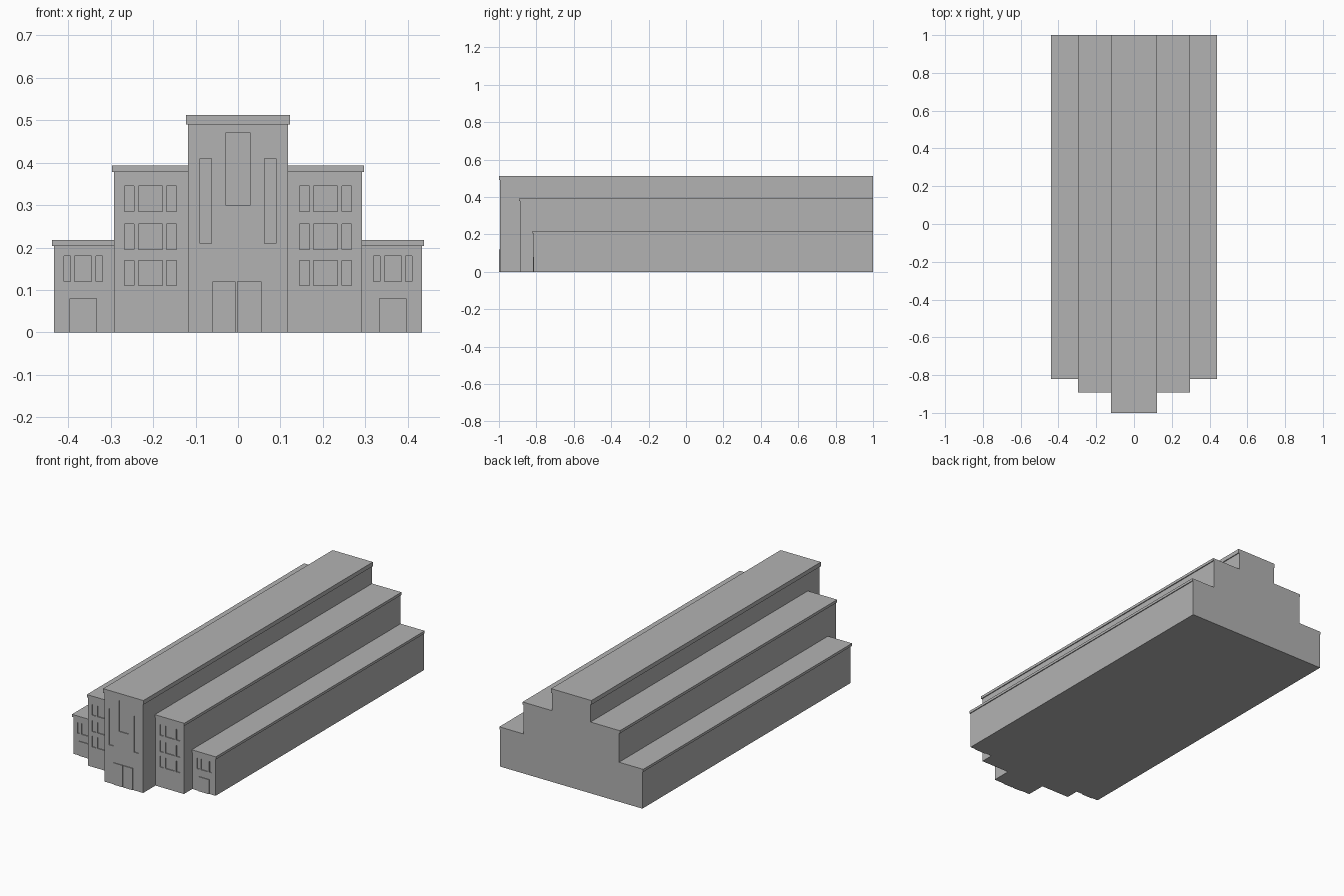
import bpy

default_cube = bpy.data.objects.get("Cube")
if default_cube:
    bpy.data.objects.remove(default_cube, do_unlink=True)

stone = bpy.data.materials.new("grey_stone")
stone.use_nodes = True
GREY = (0.45, 0.45, 0.45, 1)
stone.diffuse_color = GREY
stone.node_tree.nodes["Principled BSDF"].inputs["Base Color"].default_value = GREY


def box(name, xs, ys, zs):
    """Add a box spanning the given x, y and z ranges."""
    verts = [(x, y, z) for x in xs for y in ys for z in zs]
    faces = [(0, 1, 3, 2), (4, 6, 7, 5), (0, 4, 5, 1),
             (2, 3, 7, 6), (0, 2, 6, 4), (1, 5, 7, 3)]
    mesh = bpy.data.meshes.new(name)
    mesh.from_pydata(verts, [], faces)
    mesh.materials.append(stone)
    obj = bpy.data.objects.new(name, mesh)
    bpy.context.collection.objects.link(obj)
    return obj


def cut_windows(wall, front, windows):
    """Sink shallow window recesses into the front of a wall."""
    for xs, zs in windows:
        cutter = box("window_cutter", xs, (front - 0.05, front + RECESS), zs)
        cutter.hide_render = True
        mod = wall.modifiers.new("window", 'BOOLEAN')
        mod.operation = 'DIFFERENCE'
        mod.solver = 'EXACT'
        mod.object = cutter
        bpy.context.view_layer.objects.active = wall
        bpy.ops.object.modifier_apply(modifier=mod.name)
        bpy.data.objects.remove(cutter, do_unlink=True)


def span(a, b, side):
    return tuple(sorted((a * side, b * side)))


RECESS, LIP, BACK = 0.005, 0.005, 1.0
TOWER, MID, OUTER = 0.118, 0.292, 0.434
TOWER_Y, MID_Y, OUTER_Y = -0.995, -0.888, -0.815

# Central block with three tall windows and a double door
tower = box("central_block", (-TOWER, TOWER), (TOWER_Y, BACK), (0, 0.49))
cut_windows(tower, TOWER_Y, [((-0.09, -0.062), (0.21, 0.41)),
                             ((-0.03, 0.03), (0.30, 0.47)),
                             ((0.062, 0.09), (0.21, 0.41))])
box("central_roof", (-TOWER - LIP, TOWER + LIP), (TOWER_Y - LIP, BACK), (0.49, 0.513))
box("main_door_right", (-0.06, -0.006), (TOWER_Y - 0.004, TOWER_Y), (0, 0.12))
box("main_door_left", (-0.002, 0.055), (TOWER_Y - 0.004, TOWER_Y), (0, 0.12))

for label, side in (("left", 1), ("right", -1)):
    # Middle wing with three rows of windows
    wing = box("middle_wing_" + label, span(TOWER, MID, side), (MID_Y, BACK), (0, 0.378))
    columns = ((0.145, 0.168), (0.178, 0.235), (0.245, 0.268))
    cut_windows(wing, MID_Y, [(span(*col, side), (z, z + 0.06))
                              for z in (0.11, 0.195, 0.285) for col in columns])
    box("middle_roof_" + label, span(TOWER, MID + LIP, side),
        (MID_Y - LIP, BACK), (0.378, 0.393))

    # Outer wing with one row of windows and a side door
    wing = box("outer_wing_" + label, span(MID, OUTER, side), (OUTER_Y, BACK), (0, 0.204))
    columns = ((0.32, 0.335), (0.345, 0.385), (0.395, 0.41))
    cut_windows(wing, OUTER_Y, [(span(*col, side), (0.12, 0.18)) for col in columns])
    box("outer_roof_" + label, span(MID, OUTER + LIP, side),
        (OUTER_Y - LIP, BACK), (0.204, 0.218))
    box("side_door_" + label, span(0.333, 0.397, side),
        (OUTER_Y - 0.004, OUTER_Y), (0, 0.08))
